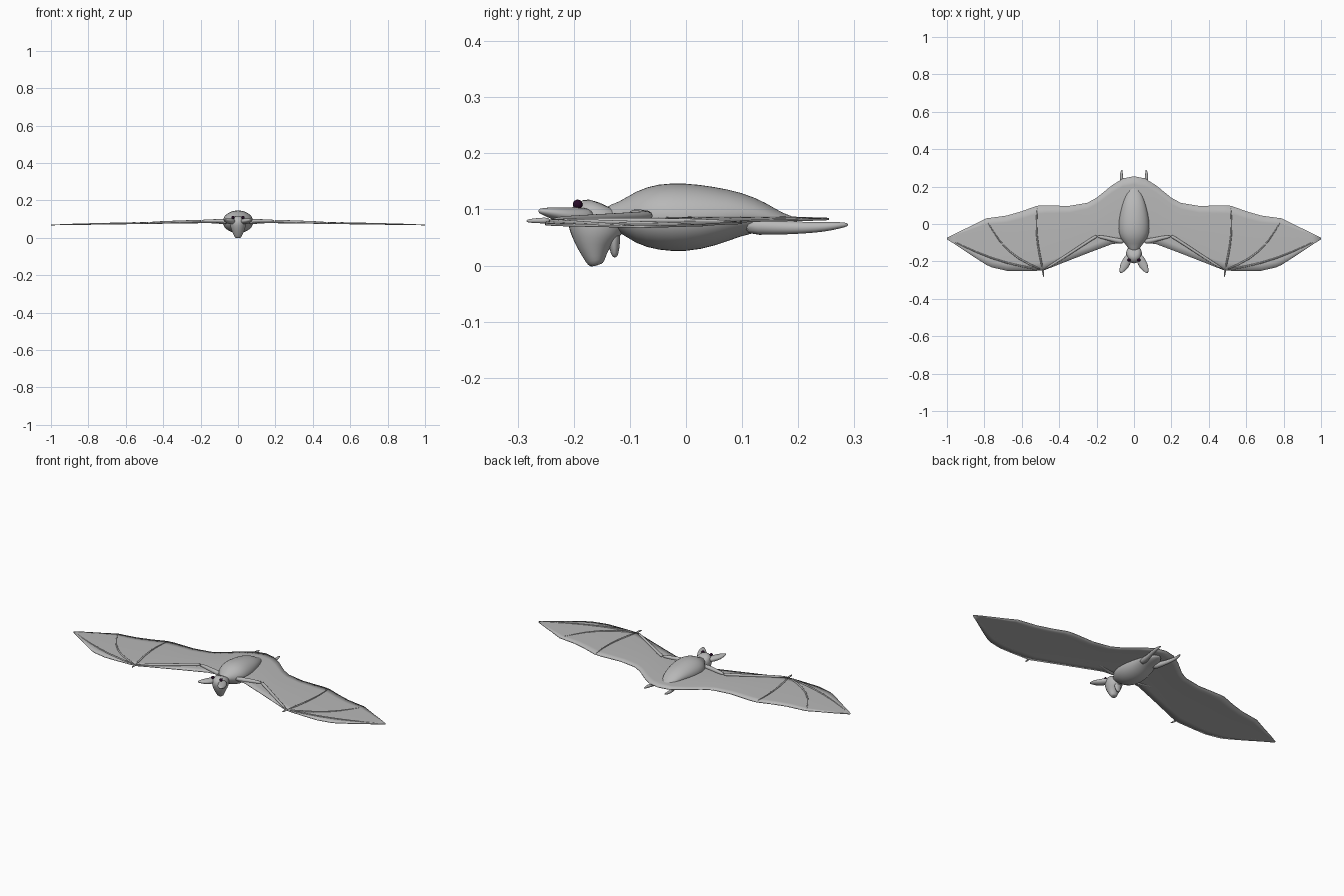
import bpy, bmesh, math
from mathutils import Vector

cube = bpy.data.objects.get("Cube")
if cube:
    bpy.data.objects.remove(cube, do_unlink=True)


def material(name, rgb, rough):
    m = bpy.data.materials.new(name)
    m.use_nodes = True
    m.diffuse_color = (*rgb, 1)
    bsdf = next(n for n in m.node_tree.nodes if n.type == 'BSDF_PRINCIPLED')
    bsdf.inputs["Base Color"].default_value = (*rgb, 1)
    bsdf.inputs["Roughness"].default_value = rough
    return m


GREY = material("soft grey", (0.48, 0.48, 0.48), 0.7)
DARK = material("dark plum", (0.02, 0.003, 0.02), 0.3)


def finish(name, bm, mat):
    bmesh.ops.recalc_face_normals(bm, faces=bm.faces)
    mesh = bpy.data.meshes.new(name)
    bm.to_mesh(mesh)
    bm.free()
    mesh.materials.append(mat)
    for f in mesh.polygons:
        f.use_smooth = True
    ob = bpy.data.objects.new(name, mesh)
    bpy.context.collection.objects.link(ob)
    return ob


def loft(name, stations, up=(0, 0, 1), sides=14, flip=1):
    """Skin ellipses (x, y, z, half width, half height) along a path."""
    bm = bmesh.new()
    pts = [Vector((s[0] * flip, s[1], s[2])) for s in stations]
    rings = []
    for i, (p, s) in enumerate(zip(pts, stations)):
        tangent = (pts[min(i + 1, len(pts) - 1)] - pts[max(i - 1, 0)]).normalized()
        side = tangent.cross(Vector(up)).normalized()
        top = side.cross(tangent)
        ring = []
        for k in range(sides):
            a = math.tau * k / sides
            ring.append(bm.verts.new(p + side * s[3] * math.cos(a) + top * s[4] * math.sin(a)))
        rings.append(ring)
    for r, q in zip(rings, rings[1:]):
        for k in range(sides):
            n = (k + 1) % sides
            bm.faces.new((r[k], r[n], q[n], q[k]))
    bm.faces.new(rings[0])
    bm.faces.new(rings[-1])
    ob = finish(name, bm, GREY)
    ob.modifiers.new("smooth", 'SUBSURF').levels = 1
    ob.modifiers["smooth"].render_levels = 1
    return ob


def skin_z(x):
    return 0.083 - 0.014 * x


def bone(name, path, r0, r1, flip):
    """Tapered round bone lying on the wing skin."""
    n = len(path) - 1
    radii = [r0 + (r1 - r0) * i / n for i in range(n + 1)]
    loft(name, [(x, y, skin_z(x) + lift, r, r) for (x, y, lift), r in zip(path, radii)],
         sides=8, flip=flip)


# Body: y, lower z, upper z, half width
body = [(-0.15, 0.07, 0.105, 0.022), (-0.12, 0.062, 0.112, 0.035),
        (-0.09, 0.038, 0.134, 0.065), (-0.05, 0.026, 0.147, 0.083),
        (0, 0.023, 0.148, 0.084), (0.05, 0.034, 0.142, 0.077),
        (0.10, 0.053, 0.131, 0.064), (0.14, 0.06, 0.112, 0.05),
        (0.17, 0.066, 0.093, 0.035), (0.2, 0.075, 0.085, 0.012)]
loft("body", [(0, y, (lo + hi) / 2, w, (hi - lo) / 2) for y, lo, hi, w in body], sides=20)

# Head with hanging snout: z, front y, back y, half width
head = [(0.112, -0.172, -0.135, 0.018), (0.105, -0.2, -0.115, 0.036),
        (0.085, -0.214, -0.104, 0.044), (0.06, -0.211, -0.112, 0.043),
        (0.038, -0.199, -0.132, 0.034), (0.015, -0.183, -0.142, 0.024),
        (0.003, -0.175, -0.145, 0.018), (0, -0.168, -0.15, 0.01)]
loft("head", [(0, (f + b) / 2, z, w, (b - f) / 2) for z, f, b, w in head], up=(0, 1, 0), sides=16)
loft("lower_jaw", [(0, -0.13, 0.07, 0.025, 0.014), (0, -0.128, 0.04, 0.02, 0.011),
                   (0, -0.127, 0.02, 0.013, 0.007), (0, -0.127, 0.014, 0.006, 0.003)], up=(0, 1, 0))

# Wing skin: x, leading y, trailing y
outline = [(0, -0.10, 0.255), (0.06, -0.10, 0.243), (0.12, -0.108, 0.205),
           (0.2, -0.138, 0.14), (0.25, -0.157, 0.113), (0.35, -0.196, 0.096),
           (0.48, -0.247, 0.1), (0.52, -0.25, 0.097), (0.6, -0.251, 0.068),
           (0.68, -0.25, 0.045), (0.76, -0.232, 0.034), (0.79, -0.218, 0.03),
           (0.87, -0.167, -0.01), (0.95, -0.113, -0.048), (1, -0.082, -0.074)]
bm = bmesh.new()
ROWS = 8
grid = []
for x, front, back in outline:
    col = []
    for j in range(ROWS + 1):
        t = j / ROWS
        bow = 0.004 * math.sin(math.pi * t) * (1 - x)
        col.append(bm.verts.new((x, front + (back - front) * t, skin_z(x) + bow)))
    grid.append(col)
for a, b in zip(grid, grid[1:]):
    for j in range(ROWS):
        bm.faces.new((a[j], b[j], b[j + 1], a[j + 1]))
wings = finish("wing_membrane", bm, GREY)
wings.modifiers.new("mirror", 'MIRROR')
thick = wings.modifiers.new("thickness", 'SOLIDIFY')
thick.thickness = 0.004
thick.offset = 0

for flip, label in ((1, "left"), (-1, "right")):
    # Arm, thumb and fingers
    bone(label + "_upper_arm", [(0.05, -0.095, 0.004), (0.1, -0.087, 0.006), (0.15, -0.074, 0.008),
                                (0.2, -0.065, 0.009)], 0.016, 0.009, flip)
    bone(label + "_forearm", [(0.195, -0.063, 0.009), (0.22, -0.075, 0.008), (0.35, -0.162, 0.006),
                              (0.49, -0.25, 0.004)], 0.01, 0.007, flip)
    bone(label + "_thumb", [(0.485, -0.24, 0.004), (0.487, -0.265, 0.004),
                            (0.481, -0.286, 0.003)], 0.007, 0.003, flip)
    fingers = {"first": [(0.49, -0.247, 0.003), (0.68, -0.213, 0.003), (0.85, -0.15, 0.002), (0.99, -0.08, 0)],
               "second": [(0.49, -0.245, 0.003), (0.62, -0.19, 0.004), (0.72, -0.1, 0.003), (0.79, 0.025, 0.001)],
               "third": [(0.487, -0.245, 0.003), (0.515, -0.12, 0.005), (0.525, 0, 0.005), (0.515, 0.095, 0.002)]}
    for finger, path in fingers.items():
        bone(f"{label}_{finger}_finger", path, 0.006, 0.003, flip)

    # Leg and foot
    loft(label + "_leg", [(0.035, 0.1, 0.072, 0.022, 0.02), (0.048, 0.16, 0.068, 0.014, 0.014),
                          (0.06, 0.21, 0.067, 0.01, 0.011), (0.068, 0.25, 0.069, 0.01, 0.009),
                          (0.067, 0.275, 0.072, 0.007, 0.006), (0.064, 0.29, 0.073, 0.003, 0.003)],
         sides=10, flip=flip)

    # Ear
    loft(label + "_ear", [(0.024, -0.165, 0.088, 0.018, 0.014), (0.037, -0.195, 0.088, 0.024, 0.016),
                          (0.051, -0.222, 0.09, 0.025, 0.014), (0.064, -0.245, 0.095, 0.016, 0.009),
                          (0.073, -0.264, 0.098, 0.004, 0.004)], flip=flip)

    # Eye
    bm = bmesh.new()
    bmesh.ops.create_uvsphere(bm, u_segments=16, v_segments=10, radius=0.0085)
    bmesh.ops.translate(bm, verts=bm.verts, vec=(0.027 * flip, -0.193, 0.109))
    finish(label + "_eye", bm, DARK)
